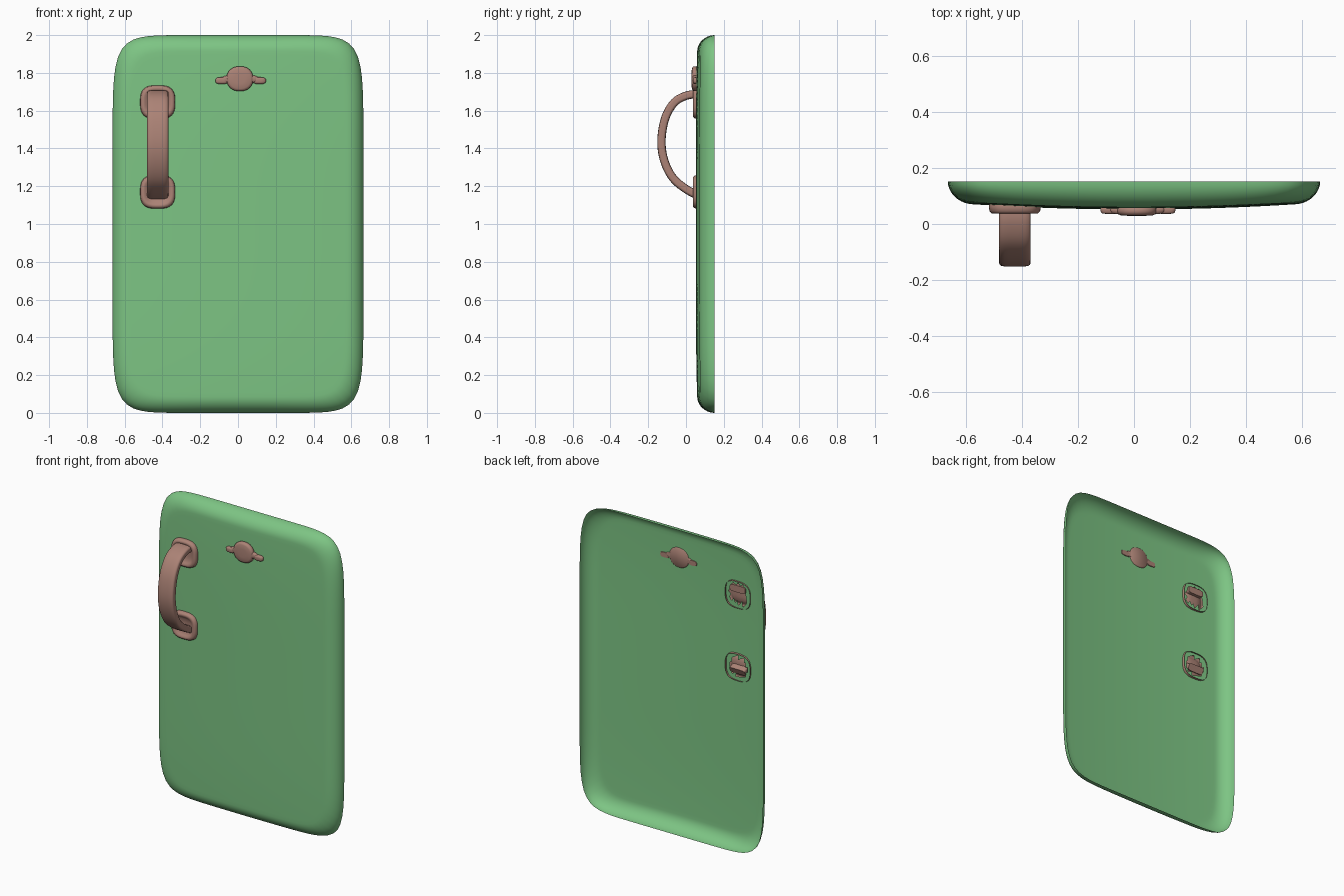
import bpy, bmesh, math
from mathutils import Vector

if "Cube" in bpy.data.objects:
    bpy.data.objects.remove(bpy.data.objects["Cube"])


def material(name, rgb):
    m = bpy.data.materials.new(name)
    m.use_nodes = True
    m.diffuse_color = (*rgb, 1)
    node = next(n for n in m.node_tree.nodes if n.type == "BSDF_PRINCIPLED")
    node.inputs["Base Color"].default_value = (*rgb, 1)
    return m


green = material("door green", (0.205, 0.555, 0.23))
copper = material("copper pink", (0.41, 0.225, 0.18))


def outline(a, b, power, count):
    """Superellipse outline as (x, z) pairs."""
    pts = []
    for i in range(count):
        t = 2 * math.pi * i / count
        c, s = math.cos(t), math.sin(t)
        # radial form spreads the points evenly along straight sides
        r = (abs(c) ** power + abs(s) ** power) ** (-1 / power)
        pts.append((a * r * c, b * r * s))
    return pts


def loft(name, rings, mat, cap_start=False, cap_end=False, holes=(), angle=60):
    """Skin a list of equal closed rings; drop faces lying in the holes."""
    bm = bmesh.new()
    rows = [[bm.verts.new(p) for p in ring] for ring in rings]
    n = len(rows[0])
    for r0, r1 in zip(rows, rows[1:]):
        for i in range(n):
            j = (i + 1) % n
            bm.faces.new((r0[i], r0[j], r1[j], r1[i]))
    if cap_start:
        bm.faces.new(rows[0])
    if cap_end:
        bm.faces.new(rows[-1])
    bmesh.ops.recalc_face_normals(bm, faces=bm.faces)
    # open shells face the front
    if not cap_start and sum(f.normal.y * f.calc_area() for f in bm.faces) > 0:
        bmesh.ops.reverse_faces(bm, faces=bm.faces)
    gone = [f for f in bm.faces for hx, hz, hr in holes
            if math.hypot(f.calc_center_median().x - hx,
                          f.calc_center_median().z - hz) < hr]
    if gone:
        bmesh.ops.delete(bm, geom=gone, context="FACES")
    mesh = bpy.data.meshes.new(name)
    bm.to_mesh(mesh)
    bm.free()
    mesh.materials.append(mat)
    obj = bpy.data.objects.new(name, mesh)
    bpy.context.collection.objects.link(obj)
    bpy.ops.object.select_all(action="DESELECT")
    obj.select_set(True)
    bpy.context.view_layer.objects.active = obj
    bpy.ops.object.shade_smooth_by_angle(angle=math.radians(angle))
    return obj


# Door: open-backed shell with a rounded edge and gently bulging face
HALF_W, HALF_H, BACK = 0.664, 1.0, 0.152
HANDLE_X, TOP_Z, LOW_Z = -0.425, 1.645, 1.17


def face_y(x, z):
    return 0.052 + 0.02 * (x / 0.6) ** 2 + 0.01 * (z - 1) ** 4


rings = []
ROUND, EDGE = 0.085, 10
for k in range(EDGE + 1):
    t = k / EDGE * math.pi / 2
    inset = ROUND * (1 - math.cos(t))
    ring = []
    for x, z in outline(HALF_W - inset, HALF_H - inset, 9, 160):
        front = face_y(x, z + 1)
        ring.append((x, BACK + (front - BACK) * math.sin(t), z + 1))
    rings.append(ring)
for k in range(1, 40):
    s = 1 - k / 40
    rings.append([(x * s, face_y(x * s, z * s + 1), z * s + 1)
                  for x, z in outline(HALF_W - ROUND, HALF_H - ROUND, 9, 160)])
loft("door_panel", rings, green, cap_end=True,
     holes=[(HANDLE_X, TOP_Z, 0.062), (HANDLE_X, LOW_Z, 0.062)])

# Handle mounts: dished pads, open to the back
for name, z0 in (("upper_handle_mount", TOP_Z), ("lower_handle_mount", LOW_Z)):
    profile = [(0.97, 0.074), (1, 0.062), (0.97, 0.046), (0.88, 0.037),
               (0.76, 0.037), (0.66, 0.044), (0.5, 0.052), (0.2, 0.054)]
    loft(name, [[(HANDLE_X + x * s, y, z0 + z * s)
                 for x, z in outline(0.093, 0.089, 3, 40)]
                for s, y in profile], copper, cap_end=True)

# Handle: flat strap swept along a smooth bow
path = [(0.075, 1.685), (0.01, 1.682), (-0.06, 1.645), (-0.11, 1.56),
        (-0.13, 1.44), (-0.115, 1.335), (-0.07, 1.245), (0.0, 1.185),
        (0.075, 1.145)]
pts = [Vector((0, y, z)) for y, z in path]
ext = [2 * pts[0] - pts[1]] + pts + [2 * pts[-1] - pts[-2]]
center = []
for a, b, c, d in zip(ext, ext[1:], ext[2:], ext[3:]):
    for k in range(5):
        t = k / 5
        center.append(0.5 * (2 * b + (c - a) * t + (2 * a - 5 * b + 4 * c - d) * t ** 2
                             + (3 * b - a - 3 * c + d) * t ** 3))
center.append(pts[-1])
rings = []
for i, p in enumerate(center):
    tangent = (center[min(i + 1, len(center) - 1)] - center[max(i - 1, 0)]).normalized()
    side = Vector((0, -tangent.z, tangent.y))
    rings.append([p + Vector((HANDLE_X + u, 0, 0)) + side * v
                  for u, v in outline(0.056, 0.022, 5, 32)])
loft("handle", rings, copper, cap_start=True, cap_end=True)


# Badge: rounded disc with two slim wings, showing through to the back
def badge_part(name, x0, z0, a, b, power, front, back):
    profile = [(0.9, back), (1, back - 0.006), (1, front + 0.012),
               (0.94, front + 0.004), (0.8, front), (0.4, front - 0.002)]
    return loft(name, [[(x0 + x * s, y, z0 + z * s)
                        for x, z in outline(a, b, power, 32)]
                       for s, y in profile], copper, cap_start=True, cap_end=True)


badge_part("badge_disc", 0.01, 1.769, 0.071, 0.066, 2.2, 0.031, 0.061)
badge_part("badge_bar", 0.012, 1.767, 0.1, 0.024, 2.5, 0.036, 0.06)
for name, side in (("badge_right_wing", -1), ("badge_left_wing", 1)):
    badge_part(name, 0.014 + side * 0.1, 1.759, 0.034, 0.018, 3, 0.038, 0.06)
